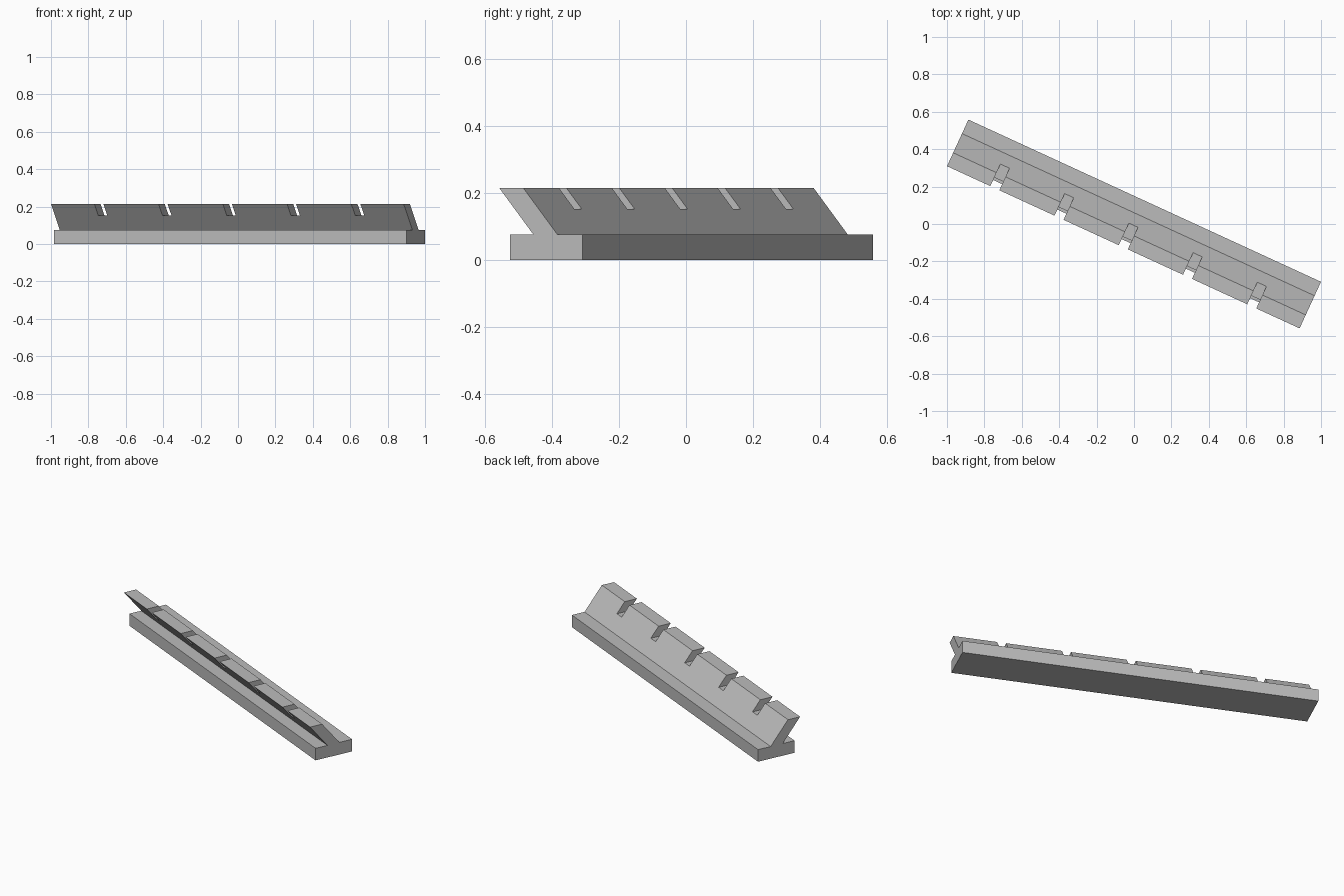
import bpy
import bmesh
from math import radians
from mathutils import Matrix

cube = bpy.data.objects.get("Cube")
if cube:
    bpy.data.objects.remove(cube, do_unlink=True)

HALF = 1.0375          # half length of the rail
BASE_TOP = 0.075
TOP = 0.215
NOTCH_FLOOR = 0.152
NOTCH_WIDTH = 0.053
PITCH = 0.378          # spacing of the notches
LEAN = (0.137 - 0.024) / (TOP - BASE_TOP)
THICK = 0.079
TURN = Matrix.Rotation(radians(-24.7), 4, 'Z')

grey = bpy.data.materials.new("plain grey")
grey.use_nodes = True
colour = (0.5, 0.5, 0.5, 1)
grey.diffuse_color = colour
grey.node_tree.nodes["Principled BSDF"].inputs["Base Color"].default_value = colour


def slab(name, outline, front, depth):
    """Extrude an (x, z) outline backwards; front(z) gives the y of its front face."""
    bm = bmesh.new()
    face = bm.faces.new([bm.verts.new((x, front(z), z)) for x, z in outline])
    result = bmesh.ops.extrude_face_region(bm, geom=[face], use_keep_orig=True)
    back = [v for v in result["geom"] if isinstance(v, bmesh.types.BMVert)]
    bmesh.ops.translate(bm, verts=back, vec=(0, depth, 0))
    bmesh.ops.recalc_face_normals(bm, faces=bm.faces)
    bm.transform(TURN)
    mesh = bpy.data.meshes.new(name)
    bm.to_mesh(mesh)
    bm.free()
    mesh.materials.append(grey)
    obj = bpy.data.objects.new(name, mesh)
    bpy.context.collection.objects.link(obj)
    return obj


# Flat base bar
slab("base_bar",
     [(-HALF, 0), (HALF, 0), (HALF, BASE_TOP), (-HALF, BASE_TOP)],
     lambda z: -0.101, 0.238)

# Forward-leaning plate with five notches along its top edge
comb = [(HALF, BASE_TOP), (HALF, TOP)]
for i in (2, 1, 0, -1, -2):
    right = i * PITCH + NOTCH_WIDTH / 2
    left = right - NOTCH_WIDTH
    comb += [(right, TOP), (right, NOTCH_FLOOR), (left, NOTCH_FLOOR), (left, TOP)]
comb += [(-HALF, TOP), (-HALF, BASE_TOP)]
slab("notched_plate", comb, lambda z: -0.137 + (TOP - z) * LEAN, THICK)
